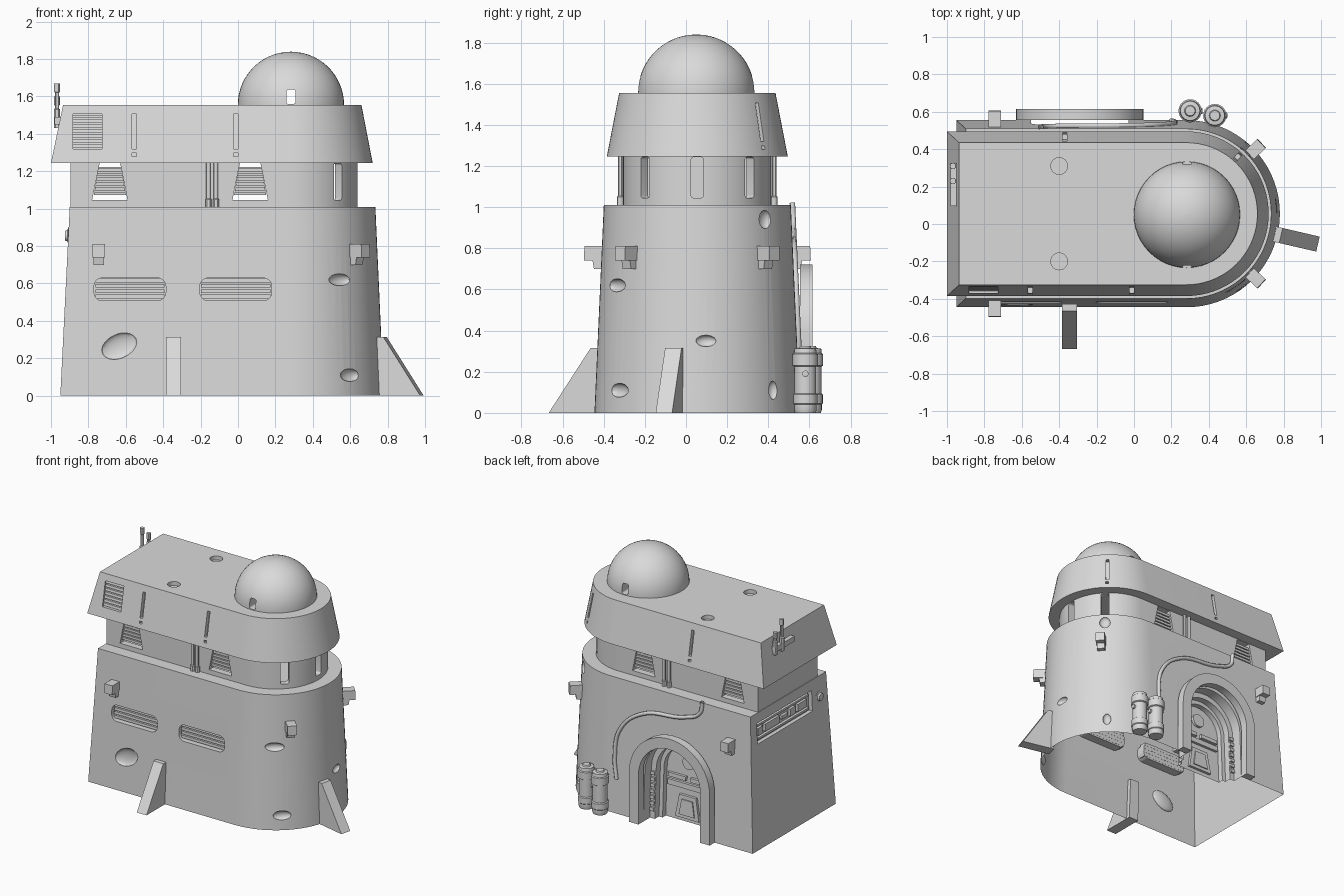
import bpy, bmesh, math
from mathutils import Matrix, Vector

if "Cube" in bpy.data.objects:
    bpy.data.objects.remove(bpy.data.objects["Cube"])

CX, CY = 0.28, 0.055            # centre of the round end
mat = bpy.data.materials.new("plaster_grey")
mat.diffuse_color = (0.7, 0.7, 0.7, 1)
mat.use_nodes = True
mat.node_tree.nodes["Principled BSDF"].inputs["Base Color"].default_value = mat.diffuse_color

# wall distance from the centre line as a function of height
BODY = lambda v: 0.5 - 0.045 * v
NECK = lambda v: 0.36
ROOF = lambda v: 0.683 - 0.195 * v
BODY_END = lambda v: 0.95 - 0.05 * v


def finish(name, bm):
    bmesh.ops.recalc_face_normals(bm, faces=bm.faces)
    me = bpy.data.meshes.new(name)
    bm.to_mesh(me)
    bm.free()
    me.materials.append(mat)
    ob = bpy.data.objects.new(name, me)
    bpy.context.collection.objects.link(ob)
    return ob


def add_loft(bm, loops):
    rows = [[bm.verts.new(p) for p in lp] for lp in loops]
    n = len(rows[0])
    for a, b in zip(rows, rows[1:]):
        for i in range(n):
            bm.faces.new((a[i], a[(i + 1) % n], b[(i + 1) % n], b[i]))
    bm.faces.new(rows[0][::-1])
    bm.faces.new(rows[-1])


def outline(r, xl, z, n=36):
    arc = [math.radians(-90 + 180 * i / n) for i in range(n + 1)]
    return ([Vector((xl, CY - r, z))]
            + [Vector((CX + r * math.cos(a), CY + r * math.sin(a), z)) for a in arc]
            + [Vector((xl, CY + r, z))])


def shell(name, *levels):
    bm = bmesh.new()
    add_loft(bm, [outline(*lv) for lv in levels])
    return finish(name, bm)


def frame(x, ang):
    return Matrix.Translation((x, CY, 0)) @ Matrix.Rotation(math.radians(ang + 90), 4, 'Z')


def prism(name, polys, x, ang, surf, d0, d1, taper=0):
    """Outlines (across, height) pushed from depth d0 to d1 relative to a wall."""
    m, bm = frame(x, ang), bmesh.new()
    for pts in polys:
        add_loft(bm, [[m @ Vector((u, -(surf(v) + d + t * v), v)) for u, v in pts]
                      for d, t in ((d0, 0), (d1, taper))])
    return finish(name, bm)


def rect(u0, u1, v0, v1):
    return [(u0, v0), (u1, v0), (u1, v1), (u0, v1)]


def trap(w0, w1, z0, z1):
    return [(-w0, z0), (w0, z0), (w1, z1), (-w1, z1)]


def rounded(w, z0, z1, r):
    pts = []
    for cx, cz, a0 in ((w - r, z0 + r, -90), (w - r, z1 - r, 0), (r - w, z1 - r, 90), (r - w, z0 + r, 180)):
        for k in range(5):
            a = math.radians(a0 + 22.5 * k)
            pts.append((cx + r * math.cos(a), cz + r * math.sin(a)))
    return pts


def arch(r, spring, z0=0.0, n=24):
    return ([(r, z0)] + [(r * math.cos(math.pi * i / n), spring + r * math.sin(math.pi * i / n))
                         for i in range(n + 1)] + [(-r, z0)])


def slats(w0, w1, z0, z1, n, fill=0.7):
    out = []
    for i in range(n):
        a, b = i / n, (i + fill) / n
        out.append(trap(w0 + (w1 - w0) * a, w0 + (w1 - w0) * b, z0 + (z1 - z0) * a, z0 + (z1 - z0) * b))
    return out


def lathe(name, prof, loc, n=24, rot=None):
    m = Matrix.Translation(loc) @ (rot or Matrix())
    bm = bmesh.new()
    add_loft(bm, [[m @ Vector((r * math.cos(2 * math.pi * i / n), r * math.sin(2 * math.pi * i / n), z))
                   for i in range(n)] for r, z in prof])
    return finish(name, bm)


def cut(ob, cutter):
    md = ob.modifiers.new("cut", 'BOOLEAN')
    md.operation, md.solver, md.object = 'DIFFERENCE', 'EXACT', cutter
    bpy.context.view_layer.objects.active = ob
    bpy.ops.object.modifier_apply(modifier=md.name)
    bpy.data.objects.remove(cutter)


# main shells
body = shell("lower_wall", (0.5, -0.95, 0), (0.4545, -0.8995, 1.01))
neck = shell("upper_wall", (0.36, -0.895, 1.0), (0.36, -0.895, 1.26))
cut(neck, shell("cutter", (0.31, -0.845, 0.9), (0.31, -0.845, 1.4)))
roof = shell("roof", (0.44, -1.0, 1.245), (0.38, -0.935, 1.555))
dome = lathe("dome", [(0.284, 1.54)] + [(0.284 * math.cos(a), 1.555 + 0.284 * math.sin(a))
             for a in [math.radians(5.9 * i) for i in range(15)]] + [(0.005, 1.839)], (0.283, 0.05, 0), 48)
cut(dome, prism("cutter", [rounded(0.025, 1.56, 1.637, 0.012)], 0.283, -90, NECK, -0.8, 0.1))

# long louvred windows in the front wall
for x in (-0.578, -0.012):
    cut(body, prism("cutter", [rounded(0.192, 0.508, 0.63, 0.045)], x, -90, BODY, -0.07, 0.1))
    prism("window_slats", slats(0.185, 0.185, 0.52, 0.635, 4), x, -90, BODY, -0.071, -0.02)

# stepped doorway in the back wall
DX = -0.29
for r, d in ((0.26, -0.08), (0.22, -0.13), (0.19, -0.17)):
    cut(body, prism("cutter", [arch(r, 0.38, -0.1)], DX, 90, BODY, d, 0.2))
prism("door_surround", [arch(0.34, 0.38) + arch(0.26, 0.38)[::-1]], DX, 90, lambda v: 0.56, -0.06, 0)
prism("door_panels", [trap(0.1, 0.07, 0.03, 0.2), rect(-0.17, 0.17, 0.25, 0.29), rect(-0.17, -0.02, 0.31, 0.34),
      rect(0.02, 0.17, 0.31, 0.34), rounded(0.05, 0.4, 0.5, 0.045)], DX, 90, BODY, -0.175, -0.15)
prism("door_plate", [trap(0.065, 0.045, 0.055, 0.17)], DX, 90, BODY, -0.155, -0.142)
for s in (-1, 1):
    prism("door_side_ribs", [rect(min(s * 0.222, s * 0.255), max(s * 0.222, s * 0.255), 0.06 + 0.045 * i,
          0.085 + 0.045 * i) for i in range(7)], DX, 90, BODY, -0.085, -0.065)

# upper louvred windows and rounded-end slots
for ang in (-90, 90):
    for x in (-0.685, 0.065):
        cut(neck, prism("cutter", [trap(0.095, 0.055, 1.045, 1.243)], x, ang, NECK, -0.1, 0.1))
        prism("upper_window_back", [trap(0.086, 0.06, 1.072, 1.222)], x, ang, NECK, -0.04, -0.03)
        prism("upper_window_slats", slats(0.086, 0.06, 1.072, 1.225, 6), x, ang, NECK, -0.032, -0.012)
for ang in (-45, 0, 45):
    cut(neck, prism("cutter", [rounded(0.03, 1.045, 1.243, 0.012)], CX, ang, NECK, -0.1, 0.1))

# vertical pipes beside the upper wall
for x in (-0.158, -0.118):
    for s in (-1, 1):
        lathe("wall_pipe", [(0.016, 1.0), (0.016, 1.05), (0.012, 1.055), (0.012, 1.25)],
              (x, CY + s * 0.374, 0), 12)

# roof vent, slots and round holes
cut(roof, prism("cutter", [rect(-0.078, 0.078, 1.32, 1.505)], -0.805, -90, ROOF, -0.04, 0.1))
prism("roof_vent_slats", slats(0.078, 0.078, 1.325, 1.51, 7), -0.805, -90, ROOF, -0.041, -0.012)
for x, ang in ((-0.555, -90), (-0.012, -90), (-0.37, 90), (CX, 48)):
    for z0, z1 in ((1.32, 1.505), (1.28, 1.298)):
        cut(roof, prism("cutter", [rect(-0.011, 0.011, z0, z1)], x, ang, ROOF, -0.03, 0.1))
for y in (-0.2, 0.31):
    cut(roof, lathe("cutter", [(0.045, 1.525), (0.045, 1.65)], (-0.4, y, 0)))

# worn pits in the plaster
for x, ang, z, su, sv, tilt in ((-0.635, -90, 0.265, 0.1, 0.065, -25), (CX, -56, 0.62, 0.07, 0.032, 0),
                                (CX, -50, 0.11, 0.065, 0.034, 0), (CX, 5, 0.35, 0.05, 0.028, 0),
                                (CX, 46, 0.94, 0.04, 0.045, 0), (CX, 48, 0.11, 0.03, 0.045, 0)):
    bm = bmesh.new()
    m = (frame(x, ang) @ Matrix.Translation((0, -BODY(z), z)) @ Matrix.Rotation(math.radians(tilt), 4, 'Y')
         @ Matrix.Diagonal((su, 0.025, sv, 1)))
    bmesh.ops.create_uvsphere(bm, u_segments=16, v_segments=10, radius=1, matrix=m)
    cut(body, finish("cutter", bm))

# end wall panel with relief, and round knob
cut(body, prism("cutter", [rect(-0.385, 0.275, 0.78, 0.935)], 0, 180, BODY_END, -0.03, 0.1))
prism("end_panel_relief", [rect(-0.36, 0.25, 0.8, 0.815), rect(-0.36, 0.25, 0.9, 0.915), rect(-0.36, -0.3, 0.83, 0.885),
      rect(-0.27, -0.1, 0.83, 0.885), rect(-0.07, 0.0, 0.845, 0.87), rect(0.03, 0.09, 0.83, 0.885),
      rect(0.12, 0.23, 0.83, 0.885)], 0, 180, BODY_END, -0.031, -0.01)
lathe("end_knob", [(0.045, -0.03), (0.045, 0.008), (0.03, 0.012), (0.026, 0.024)], (-0.9, -0.31, 0.855), 20,
      Matrix.Rotation(-math.pi / 2, 4, 'Y'))

# square beam stubs
for x, ang in ((-0.745, -90), (-0.745, 90), (CX, -43), (CX, 43)):
    prism("beam_stub", [rect(-0.033, 0.033, 0.74, 0.81)], x, ang, BODY, -0.03, 0.085)
    prism("beam_bracket", [rect(-0.028, 0.028, 0.7, 0.745)], x, ang, BODY, -0.03, -0.12, 0.22)

# sloping buttresses
for x, ang in ((-0.345, -90), (CX, -13)):
    prism("buttress", [rect(-0.041, 0.041, 0, 0.315)], x, ang, BODY, -0.03, 0.222, -0.6)

# pair of canisters
for x, y in ((0.3, 0.605), (0.432, 0.58)):
    lathe("canister", [(0.05, 0), (0.055, 0.015), (0.055, 0.04), (0.06, 0.045), (0.06, 0.09), (0.053, 0.095),
          (0.053, 0.225), (0.062, 0.23), (0.062, 0.285), (0.055, 0.29), (0.052, 0.312), (0.03, 0.315),
          (0.026, 0.325)], (x, y, 0))
    lathe("canister_valve", [(0.016, 0), (0.016, 0.065), (0.009, 0.067)], (x, y, 0.19), 12,
          Matrix.Rotation(math.pi / 2, 4, 'Y'))

# cable running over the back wall
cu = bpy.data.curves.new("cable", 'CURVE')
cu.dimensions, cu.bevel_depth, cu.bevel_resolution, cu.resolution_u = '3D', 0.014, 2, 8
path = [(0.2, 0.26), (0.22, 0.42), (0.18, 0.64), (0.0, 0.8), (-0.36, 0.87), (-0.48, 0.93), (-0.5, 1.02)]
sp = cu.splines.new('BEZIER')
sp.bezier_points.add(len(path) - 1)
for bp, (x, z) in zip(sp.bezier_points, path):
    bp.co = (x, CY + BODY(z) + 0.008, z)
    bp.handle_left_type = bp.handle_right_type = 'AUTO'
cu.materials.append(mat)
bpy.context.collection.objects.link(bpy.data.objects.new("cable", cu))

# roof edge antenna
prism("antenna_bracket", [rect(-0.27, -0.04, 1.45, 1.49)], 0, 180, lambda v: 0.94, 0, 0.04)
for y, top in ((0.23, 1.67), (0.31, 1.6)):
    lathe("antenna_rod", [(0.017, 1.43), (0.017, 1.53), (0.011, 1.535), (0.011, top - 0.05), (0.016, top - 0.045),
          (0.016, top)], (-0.968, y, 0), 12)

# open underside
bm = bmesh.new()
bm.from_mesh(body.data)
bmesh.ops.delete(bm, geom=[f for f in bm.faces if abs(f.normal.z) > 0.99 and f.calc_center_median().z < 0.002],
                 context='FACES')
bm.to_mesh(body.data)
bm.free()

# smooth curved surfaces, keep edges crisp
for ob in bpy.context.scene.objects:
    ob.select_set(ob.type == 'MESH')
bpy.context.view_layer.objects.active = body
bpy.ops.object.shade_smooth_by_angle(angle=math.radians(30))
